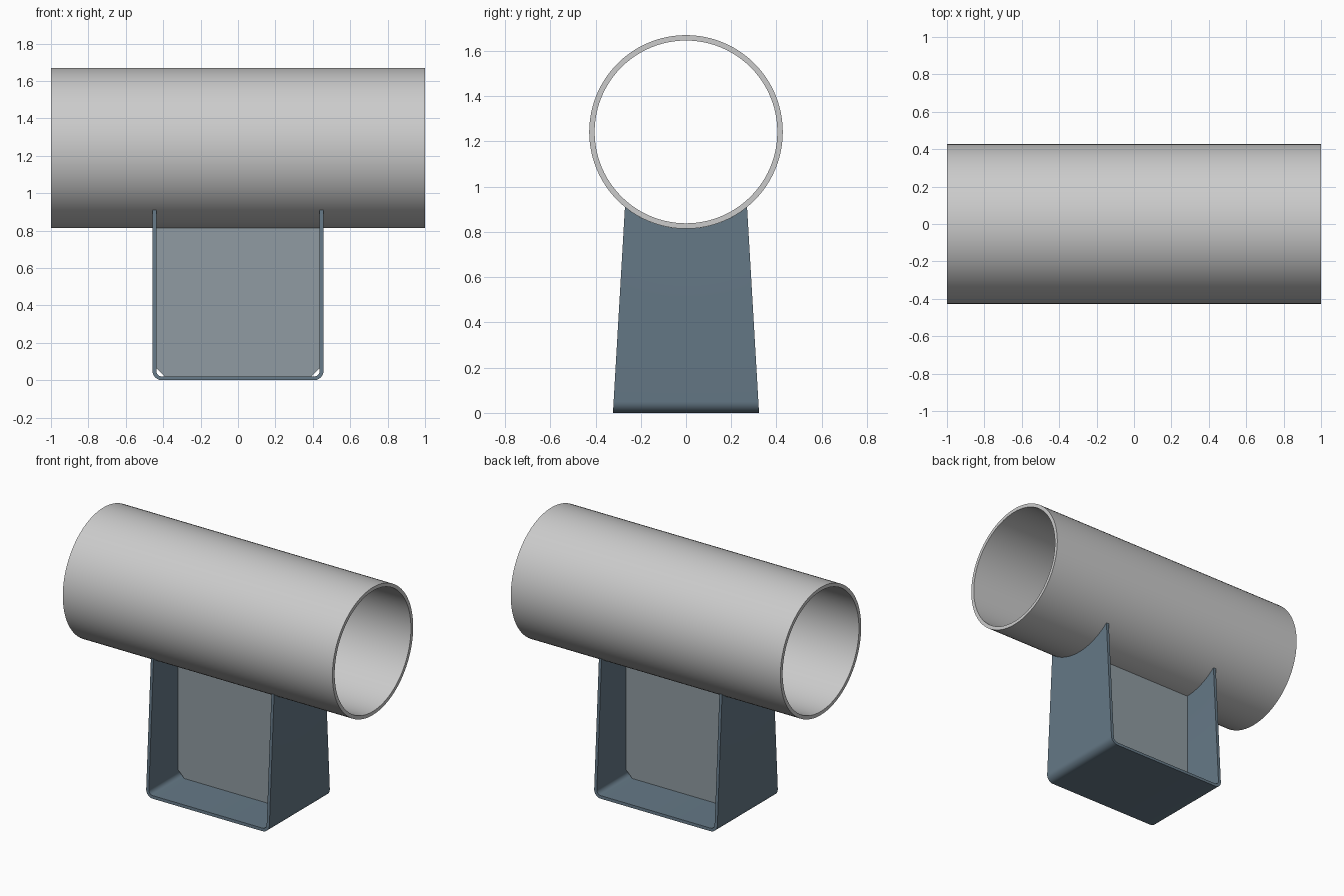
import bpy, bmesh
from math import sin, cos, pi, sqrt

if "Cube" in bpy.data.objects:
    bpy.data.objects.remove(bpy.data.objects["Cube"])

R, RI, ZC = 0.428, 0.404, 1.242      # pipe outer/inner radius, axis height
HX, T, BEND = 0.457, 0.02, 0.05      # saddle half length, plate thickness, bend radius
W_BOT, W_TOP = 0.323, 0.27           # saddle half widths
Z_TOP = ZC - sqrt(R * R - W_TOP * W_TOP)


def make(name, verts, faces, color=None, smooth=True):
    me = bpy.data.meshes.new(name)
    me.from_pydata(verts, [], faces)
    bm = bmesh.new()
    bm.from_mesh(me)
    bmesh.ops.recalc_face_normals(bm, faces=bm.faces)
    bm.to_mesh(me)
    bm.free()
    ob = bpy.data.objects.new(name, me)
    bpy.context.collection.objects.link(ob)
    if color:
        mat = bpy.data.materials.new(name + "_paint")
        mat.diffuse_color = (*color, 1)
        mat.use_nodes = True
        mat.node_tree.nodes["Principled BSDF"].inputs["Base Color"].default_value = mat.diffuse_color
        me.materials.append(mat)
    if smooth:
        bpy.ops.object.select_all(action='DESELECT')
        ob.select_set(True)
        bpy.context.view_layer.objects.active = ob
        bpy.ops.object.shade_smooth_by_angle(angle=pi / 6)
    return ob


# Pipe: a ring profile of four corners swept round the x axis
N = 96
ring = [(-1, R), (1, R), (1, RI), (-1, RI)]
verts = [(x, r * cos(2 * pi * i / N), ZC + r * sin(2 * pi * i / N))
         for i in range(N) for x, r in ring]
faces = [(i * 4 + k, i * 4 + (k + 1) % 4, (i + 1) % N * 4 + (k + 1) % 4, (i + 1) % N * 4 + k)
         for i in range(N) for k in range(4)]
make("pipe", verts, faces)


# Saddle: U-shaped bent plate, tapered upwards, top edges cut to the pipe
def u_path(inset):
    r = BEND - inset
    half = [(HX - inset, None)]      # None marks the top edge
    half += [(HX - BEND + r * cos(a), BEND - r * sin(a))
             for a in (pi / 2 * i / 8 for i in range(9))]
    return half + [(-x, z) for x, z in reversed(half)]


loop = u_path(0) + u_path(T)[::-1]
COLS = 32
verts = []
for j in range(COLS + 1):
    v = 2 * j / COLS - 1
    for x, z in loop:
        if z is None:
            y = v * W_TOP
            z = ZC - sqrt(R * R - y * y)
        else:
            y = v * (W_BOT + (W_TOP - W_BOT) * z / Z_TOP)
        verts.append((x, y, z))
L = len(loop)
faces = [(j * L + k, j * L + (k + 1) % L, (j + 1) * L + (k + 1) % L, (j + 1) * L + k)
         for j in range(COLS) for k in range(L)]
# close the front and back edges of the plate
for b in (0, COLS * L):
    faces += [(b + k, b + k + 1, b + L - 2 - k, b + L - 1 - k) for k in range(L // 2 - 1)]
make("saddle", verts, faces, (0.13, 0.19, 0.24))

# Web: cross plate between the legs with clipped lower corners
wx, c, top = HX - T, 0.045, ZC - R
outline = [(-wx, top), (-wx, T + c), (-wx + c, T), (wx - c, T), (wx, T + c), (wx, top)]
n = len(outline)
verts = [(x, y, z) for y in (-T / 2, T / 2) for x, z in outline]
faces = [tuple(range(n)), tuple(range(n, 2 * n))]
faces += [(k, (k + 1) % n, n + (k + 1) % n, n + k) for k in range(n)]
make("web_plate", verts, faces, (0.28, 0.33, 0.36), smooth=False)
